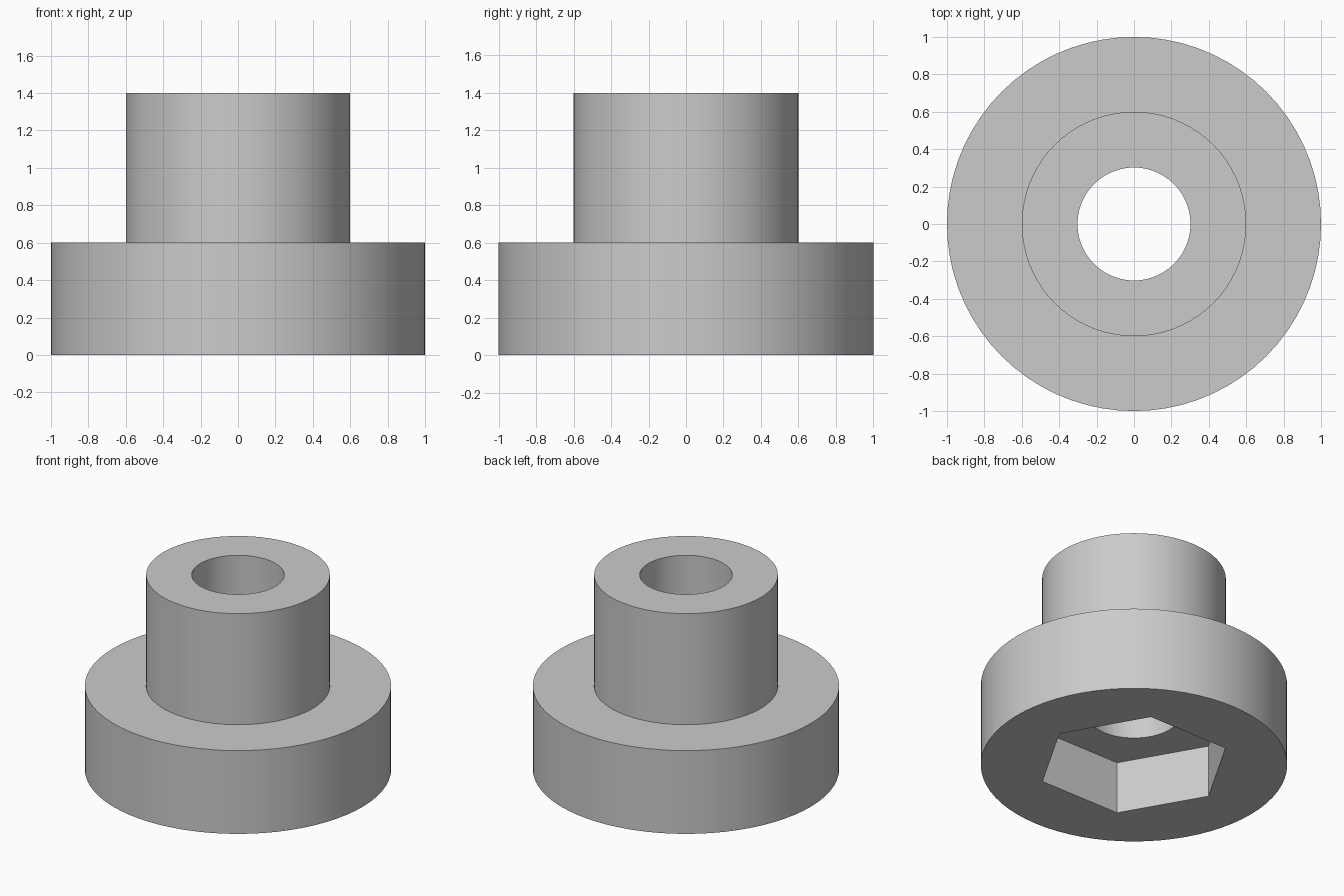
import bpy
import bmesh
import math

cube = bpy.data.objects.get("Cube")
if cube:
    bpy.data.objects.remove(cube, do_unlink=True)

SEGMENTS = 72
BASE_R, BASE_H = 1.0, 0.6
NECK_R, TOP_H = 0.6, 1.4
BORE_R = 0.302
HEX_R, HEX_DEPTH = 0.635, 0.377

grey = bpy.data.materials.new("plain_grey")
grey.use_nodes = True
colour = (0.6, 0.6, 0.6, 1)
grey.diffuse_color = colour
grey.node_tree.nodes["Principled BSDF"].inputs["Base Color"].default_value = colour


def lathe(name, profile, sides):
    """Revolve a closed (radius, height) profile around z."""
    bm = bmesh.new()
    rings = []
    for r, z in profile:
        rings.append([bm.verts.new((r * math.cos(math.tau * i / sides),
                                    r * math.sin(math.tau * i / sides), z))
                      for i in range(sides)])
    for a, b in zip(rings, rings[1:] + rings[:1]):
        for i in range(sides):
            j = (i + 1) % sides
            bm.faces.new((a[i], a[j], b[j], b[i]))
    bmesh.ops.recalc_face_normals(bm, faces=bm.faces)
    mesh = bpy.data.meshes.new(name)
    bm.to_mesh(mesh)
    bm.free()
    mesh.materials.append(grey)
    obj = bpy.data.objects.new(name, mesh)
    bpy.context.collection.objects.link(obj)
    return obj


# Stepped round body with a through bore
body = lathe("flanged_knob_body", [
    (BORE_R, 0), (BASE_R, 0), (BASE_R, BASE_H),
    (NECK_R, BASE_H), (NECK_R, TOP_H), (BORE_R, TOP_H)], SEGMENTS)

# Hexagonal nut pocket in the underside, corners on the x axis
bpy.ops.mesh.primitive_cylinder_add(
    vertices=6, radius=HEX_R, depth=2 * HEX_DEPTH, rotation=(0, 0, math.radians(30)))
cutter = bpy.context.object
cutter.name = "hex_pocket_cutter"
cutter.data.materials.append(grey)

pocket = body.modifiers.new("hex_pocket", "BOOLEAN")
pocket.operation = "DIFFERENCE"
pocket.solver = "EXACT"
pocket.object = cutter

bpy.ops.object.select_all(action="DESELECT")
body.select_set(True)
bpy.context.view_layer.objects.active = body
bpy.ops.object.modifier_apply(modifier=pocket.name)
bpy.data.objects.remove(cutter, do_unlink=True)

# Smooth round walls, crisp rims and pocket edges
bpy.ops.object.shade_smooth_by_angle(angle=math.radians(30))
